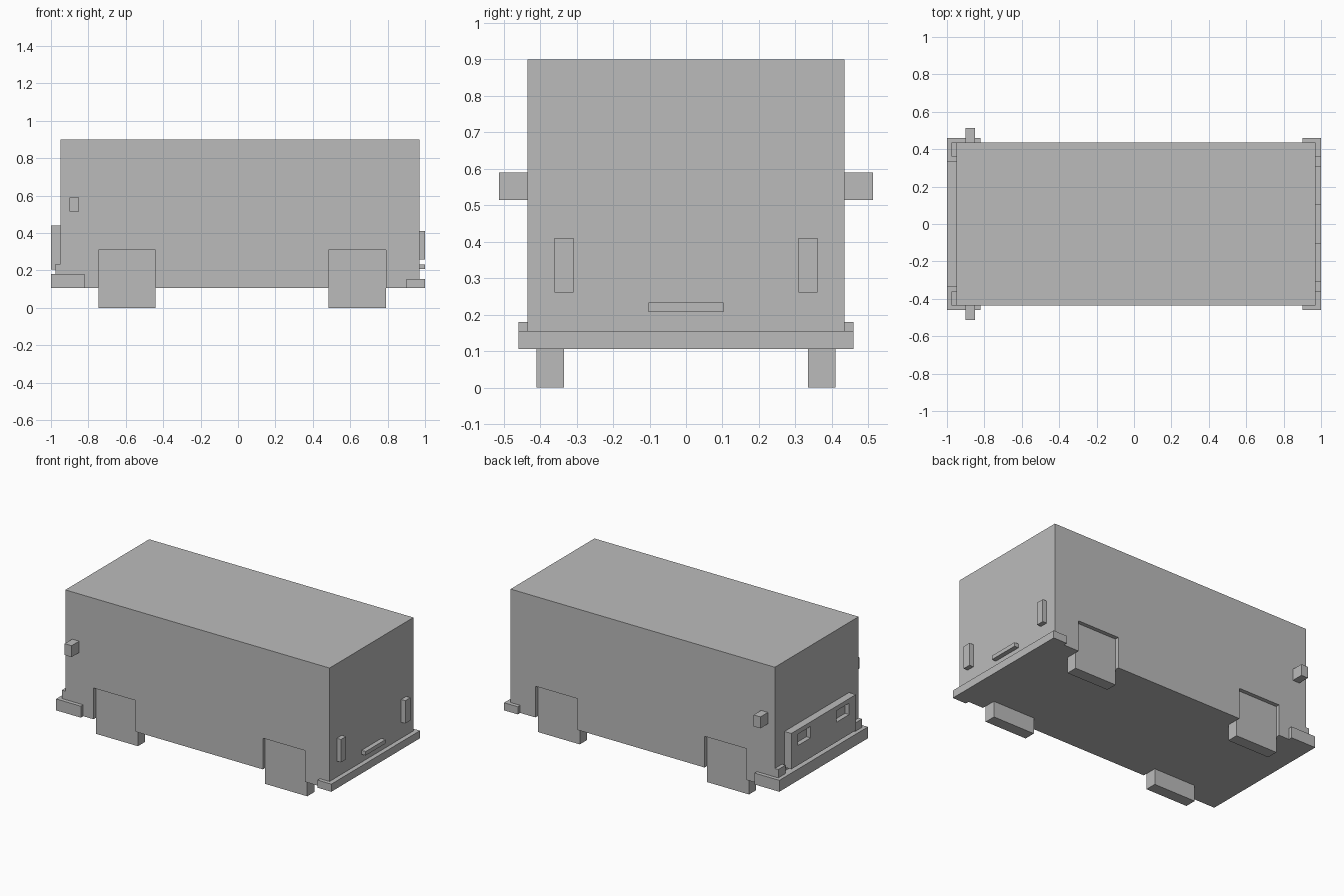
import bpy

cube = bpy.data.objects.get("Cube")
if cube:
    bpy.data.objects.remove(cube, do_unlink=True)

grey = bpy.data.materials.new("plain_grey")
grey.use_nodes = True
colour = (0.5, 0.5, 0.5, 1)
grey.diffuse_color = colour
grey.node_tree.nodes["Principled BSDF"].inputs["Base Color"].default_value = colour


def box(name, xs, ys, zs):
    """Box spanning the given (low, high) ranges."""
    bpy.ops.mesh.primitive_cube_add(size=1)
    ob = bpy.context.object
    ob.name = name
    for v in ob.data.vertices:
        v.co = [r[0] + (c + 0.5) * (r[1] - r[0]) for c, r in zip(v.co, (xs, ys, zs))]
    ob.data.materials.append(grey)
    return ob


def pair(name, xs, ys, zs):
    """Matching boxes on the +y and -y sides."""
    return [box(name + "_a", xs, ys, zs),
            box(name + "_b", xs, (-ys[1], -ys[0]), zs)]


def cut(target, cutters):
    for c in cutters:
        mod = target.modifiers.new("cut", 'BOOLEAN')
        mod.operation = 'DIFFERENCE'
        mod.solver = 'EXACT'
        mod.object = c
        bpy.context.view_layer.objects.active = target
        bpy.ops.object.modifier_apply(modifier=mod.name)
        bpy.data.objects.remove(c, do_unlink=True)


# Body with shallow wheel arches
body = box("body", (-0.95, 0.97), (-0.435, 0.435), (0.105, 0.9))
for name, xs in (("nose_wheel", (-0.745, -0.44)), ("tail_wheel", (0.485, 0.79))):
    cut(body, pair("arch_cutter", xs, (0.4, 0.5), (0.0, 0.31)))
    pair(name, xs, (0.335, 0.41), (0.0, 0.309))

# Bumpers
box("nose_bumper", (-1, -0.82), (-0.46, 0.46), (0.105, 0.18))
box("tail_bumper", (0.9, 1), (-0.46, 0.46), (0.105, 0.155))

# Grille panel with recessed headlights, and corner lamps beside it
panel = box("grille_panel", (-1, -0.95), (-0.335, 0.335), (0.205, 0.44))
cut(panel, pair("headlight_cutter", (-1.1, -0.97), (0.135, 0.265), (0.335, 0.41)))
pair("corner_lamp", (-0.975, -0.95), (0.36, 0.435), (0.18, 0.235))

# Side mirrors
pair("side_mirror", (-0.9, -0.85), (0.435, 0.513), (0.515, 0.59))

# Tail lights and plate
pair("tail_light", (0.97, 1), (0.308, 0.36), (0.26, 0.41))
box("plate_holder", (0.97, 1), (-0.103, 0.103), (0.207, 0.233))
